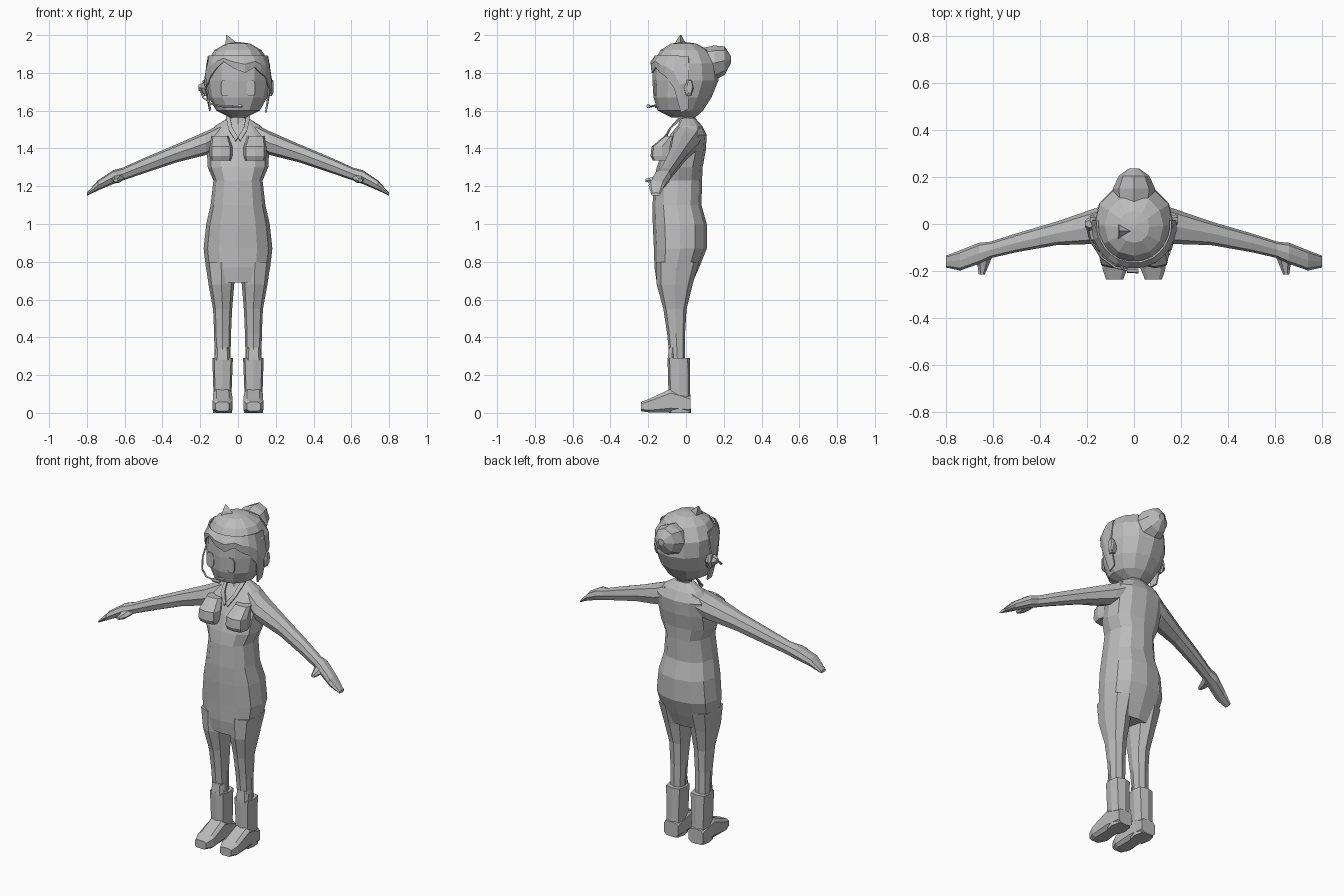
import bpy, bmesh, math
from mathutils import Vector

grey = bpy.data.materials.new("plain grey")
grey.diffuse_color = (0.5, 0.5, 0.5, 1)


def make(name, bm, mirror=False):
    bmesh.ops.recalc_face_normals(bm, faces=bm.faces[:])
    me = bpy.data.meshes.new(name)
    bm.to_mesh(me)
    bm.free()
    me.materials.append(grey)
    ob = bpy.data.objects.new(name, me)
    bpy.context.collection.objects.link(ob)
    if mirror:
        ob.modifiers.new("mirror", 'MIRROR').use_mirror_merge = False
    return ob


def oval(a0, a1, b0, b1, n, power=1.0, turn=0.0):
    """n points of a rounded section filling a0..a1 by b0..b1"""
    pts = []
    for i in range(n):
        t = 2 * math.pi * (i + turn) / n
        c, s = math.cos(t), math.sin(t)
        c = math.copysign(abs(c) ** power, c)
        s = math.copysign(abs(s) ** power, s)
        pts.append(((a0 + a1) / 2 + c * (a1 - a0) / 2, (b0 + b1) / 2 + s * (b1 - b0) / 2))
    return pts


def loft(name, axis, rows, n, power=1.0, mirror=False, turn=0.0):
    """rows: position along axis, then min/max in the two other axes"""
    bm = bmesh.new()
    rings = []
    for p, a0, a1, b0, b1 in rows:
        ring = []
        for a, b in oval(a0, a1, b0, b1, n, power, turn):
            co = {'X': (p, a, b), 'Y': (a, p, b), 'Z': (a, b, p)}[axis]
            ring.append(bm.verts.new(co))
        rings.append(ring)
    for r, q in zip(rings, rings[1:]):
        for i in range(n):
            j = (i + 1) % n
            bm.faces.new((r[i], r[j], q[j], q[i]))
    bm.faces.new(rings[0])
    bm.faces.new(rings[-1])
    return make(name, bm, mirror)


def sym(rows):
    return [(z, -w, w, f, b) for z, w, f, b in rows]


# torso and hips
loft("torso", 'Z', sym([
    (1.56, .055, -.02, .05), (1.52, .12, -.045, .085), (1.47, .165, -.085, .11),
    (1.39, .165, -.125, .105), (1.30, .16, -.155, .088), (1.23, .13, -.17, .085),
    (1.10, .145, -.177, .082), (1.0, .168, -.176, .11), (.87, .182, -.17, .11),
    (.77, .17, -.167, .07), (.69, .155, -.155, .035)]), 12, .85)
loft("neck", 'Z', sym([(1.50, .06, -.05, .06), (1.56, .045, -.03, .05),
                       (1.62, .042, -.03, .045)]), 8)
loft("bust", 'Z', [(1.335, .035, .145, -.175, -.07), (1.36, .03, .15, -.188, -.07),
                   (1.41, .03, .15, -.182, -.07), (1.465, .05, .14, -.115, -.05)],
     8, .6, True)

# arms with flat hands
loft("arm", 'X', [
    (.09, -.05, .09, 1.40, 1.53), (.17, -.085, .065, 1.365, 1.49),
    (.33, -.09, .01, 1.325, 1.42), (.50, -.12, -.04, 1.268, 1.348),
    (.61, -.145, -.075, 1.23, 1.298), (.66, -.17, -.08, 1.212, 1.285),
    (.74, -.198, -.112, 1.178, 1.232), (.80, -.185, -.135, 1.15, 1.166)], 8, .8, True)
loft("thumb", 'Y', [(-.13, .60, .68, 1.22, 1.27), (-.18, .62, .665, 1.215, 1.25),
                    (-.215, .635, .66, 1.222, 1.24)], 6, 1, True)

# legs and boots
loft("leg", 'Z', [(.80, .005, .173, -.16, .07), (.68, .02, .156, -.155, .035),
                  (.55, .031, .132, -.12, .003), (.42, .037, .126, -.10, -.005),
                  (.27, .04, .125, -.085, -.005)], 8, .8, True)
loft("boot_shaft", 'Z', [(.29, .027, .136, -.098, .02), (.11, .034, .13, -.093, .022),
                         (0, .032, .132, -.09, .026)], 8, .6, True)
loft("boot_foot", 'Y', [(.025, .033, .131, 0, .09), (-.08, .03, .134, 0, .13),
                        (-.19, .026, .136, 0, .078), (-.237, .045, .12, .008, .058)],
     8, .5, True, .5)
loft("boot_tab", 'Z', [(.345, .045, .12, -.092, -.05), (.28, .04, .125, -.1, -.05)],
     6, .6, True)

# head, with the hair as part of the round shape
loft("head", 'Z', sym([
    (1.565, .045, -.08, .05), (1.60, .115, -.15, .09), (1.67, .155, -.172, .135),
    (1.76, .17, -.178, .172), (1.85, .168, -.175, .165), (1.92, .125, -.135, .12),
    (1.955, .065, -.08, .055), (1.963, .01, -.02, .0)]), 12, .95)

# fringe: zigzag strip wrapped round the front, angle 0 faces forward
steps = [(-95, 1.60), (-78, 1.60), (-70, 1.73), (-52, 1.79), (-38, 1.83), (-25, 1.86),
         (-8, 1.825), (12, 1.80), (30, 1.83), (42, 1.80), (55, 1.78), (70, 1.72),
         (80, 1.59), (95, 1.61)]
bm = bmesh.new()
cols = []
for deg, low in steps:
    t = math.radians(deg)
    col = []
    for z, k in ((low, 1.03 if low > 1.7 else .88), ((low + 1.89) / 2, 1.05), (1.89, .92)):
        col.append(bm.verts.new((math.sin(t) * .17 * k, -math.cos(t) * .177 * k, z)))
    cols.append(col)
for c, d in zip(cols, cols[1:]):
    for i in range(2):
        bm.faces.new((c[i], d[i], d[i + 1], c[i + 1]))
fringe = make("fringe", bm)
sol = fringe.modifiers.new("thickness", 'SOLIDIFY')
sol.thickness, sol.offset = .008, 0

# bun at the back and tuft on top
loft("hair_bun", 'Y', [(.08, -.085, .085, 1.76, 1.93), (.15, -.09, .09, 1.76, 1.945),
                       (.205, -.065, .065, 1.79, 1.94), (.237, -.02, .02, 1.85, 1.89)], 8)
loft("hair_tuft", 'Z', [(1.94, -.09, .0, -.07, .01), (1.97, -.08, -.02, -.055, -.005),
                        (2.0, -.065, -.058, -.033, -.025)], 3)

# ears, eyes, mouth
loft("ear", 'X', [(.15, -.015, .035, 1.675, 1.765), (.178, -.01, .04, 1.67, 1.77),
                  (.188, .005, .035, 1.69, 1.765)], 6, 1, True)
loft("eye", 'Y', [(-.160, .045, .092, 1.675, 1.765), (-.168, .045, .092, 1.675, 1.765)],
     8, .6, True, .5)
loft("mouth", 'Y', [(-.155, -.025, .025, 1.612, 1.632), (-.164, -.02, .02, 1.614, 1.63)], 6)

# headset: ear pad and thin microphone boom
loft("headset_pad", 'X', [(-.16, -.02, .045, 1.68, 1.765), (-.19, -.03, .03, 1.69, 1.75),
                          (-.208, -.015, .015, 1.705, 1.74)], 6)
path = [(-.2, -.01, 1.72), (-.185, -.07, 1.67), (-.14, -.14, 1.635),
        (-.08, -.185, 1.622), (-.01, -.2, 1.622)]
cu = bpy.data.curves.new("boom", 'CURVE')
cu.dimensions = '3D'
cu.bevel_depth = .005
cu.bevel_resolution = 0
cu.use_fill_caps = True
sp = cu.splines.new('POLY')
sp.points.add(len(path) - 1)
for p, co in zip(sp.points, path):
    p.co = (*co, 1)
cu.materials.append(grey)
boom = bpy.data.objects.new("microphone_boom", cu)
bpy.context.collection.objects.link(boom)
loft("microphone", 'X', [(-.03, -.208, -.188, 1.612, 1.632), (.02, -.21, -.19, 1.613, 1.633)], 6)

# V-shaped collar
bm = bmesh.new()
v = [bm.verts.new(c) for c in ((.012, -.118, 1.44), (.05, -.095, 1.50), (.065, -.02, 1.57),
                               (.045, -.03, 1.575), (.03, -.085, 1.51), (0, -.118, 1.46))]
bm.faces.new((v[0], v[1], v[4], v[5]))
bm.faces.new((v[1], v[2], v[3], v[4]))
collar = make("collar", bm)
collar.modifiers.new("thickness", 'SOLIDIFY').thickness = .008
collar.modifiers.new("mirror", 'MIRROR')
